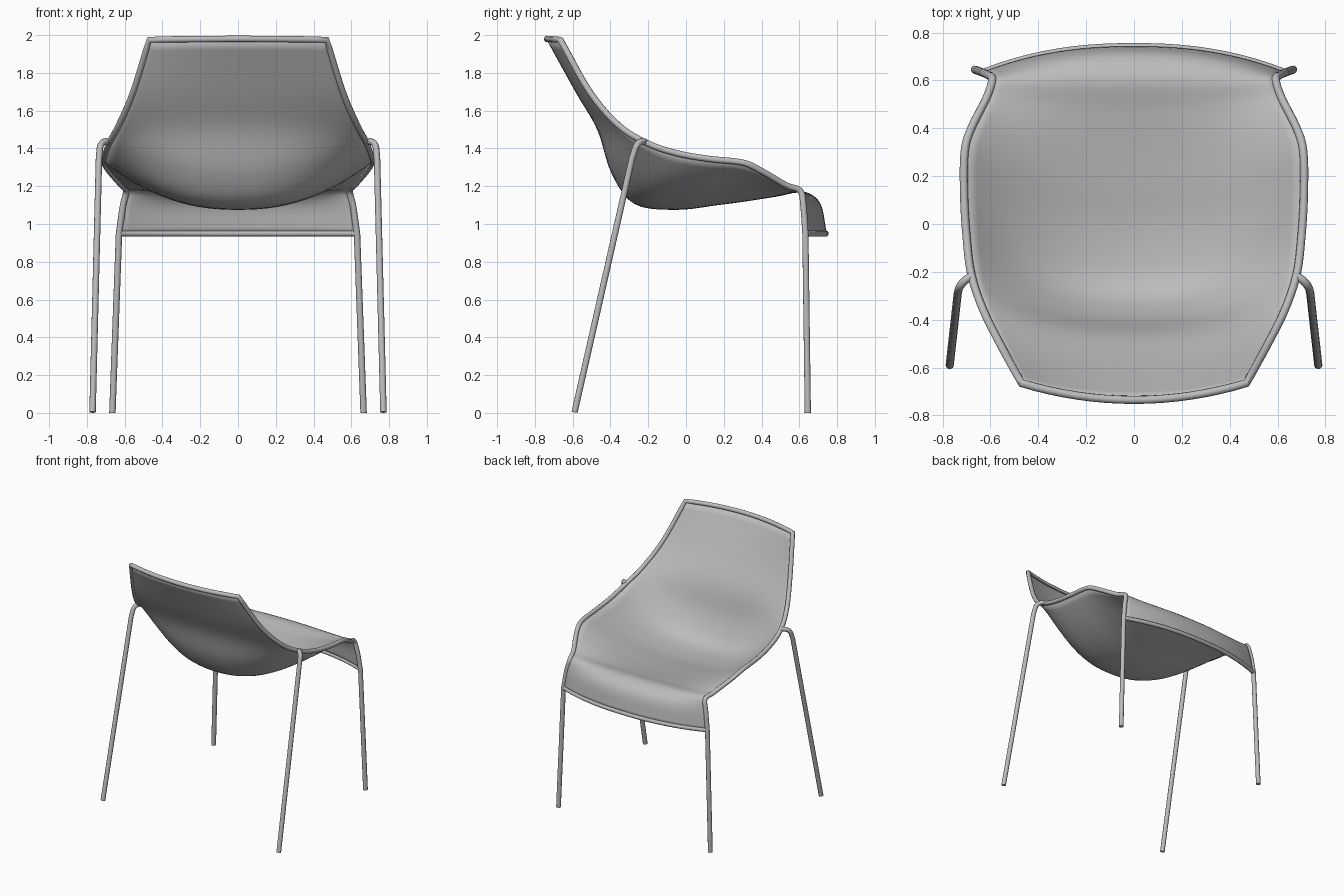
import bpy
import bmesh
from mathutils import Vector

cube = bpy.data.objects.get("Cube")
if cube:
    bpy.data.objects.remove(cube)

grey = bpy.data.materials.new("light_grey")
grey.use_nodes = True
grey.diffuse_color = (0.5, 0.5, 0.5, 1)
grey.node_tree.nodes["Principled BSDF"].inputs["Base Color"].default_value = (0.5, 0.5, 0.5, 1)


def smooth_path(points, steps):
    """Sample a Catmull-Rom curve through the points."""
    p = [Vector(q) for q in points]
    p = [2 * p[0] - p[1]] + p + [2 * p[-1] - p[-2]]
    out = []
    for a, b, c, d in zip(p, p[1:], p[2:], p[3:]):
        for i in range(steps):
            t = i / steps
            out.append(0.5 * (2 * b + (c - a) * t + (2 * a - 5 * b + 4 * c - d) * t ** 2
                              + (3 * b - a - 3 * c + d) * t ** 3))
    return out + [p[-2]]


def mirrored(points):
    return [Vector((-q[0], q[1], q[2])) for q in points]


def finish(obj):
    bpy.ops.object.select_all(action="DESELECT")
    obj.select_set(True)
    bpy.context.view_layer.objects.active = obj
    if obj.type == "CURVE":
        bpy.ops.object.convert(target="MESH")
        obj = bpy.context.view_layer.objects.active
    bpy.ops.object.shade_smooth_by_angle(angle=0.9)


def tube(name, points, radius):
    curve = bpy.data.curves.new(name, "CURVE")
    curve.dimensions = "3D"
    curve.bevel_depth = radius
    curve.bevel_resolution = 3
    curve.use_fill_caps = True
    spline = curve.splines.new("POLY")
    spline.points.add(len(points) - 1)
    for point, q in zip(spline.points, points):
        point.co = (*q, 1)
    curve.materials.append(grey)
    obj = bpy.data.objects.new(name, curve)
    bpy.context.collection.objects.link(obj)
    finish(obj)


# Side edge and centre line of the shell, from the top of the back to the front lip
EDGE = [(.47, -.665, 1.975), (.555, -.51, 1.70), (.63, -.36, 1.525), (.68, -.21, 1.43),
        (.70, -.05, 1.375), (.71, .12, 1.345), (.708, .30, 1.325), (.68, .40, 1.28),
        (.615, .53, 1.205), (.592, .605, 1.175), (.61, .622, 1.09), (.63, .632, .95)]
CENTRE = [(0, -.735, 1.98), (0, -.58, 1.70), (0, -.465, 1.50), (0, -.39, 1.27),
          (0, -.27, 1.11), (0, -.05, 1.08), (0, .17, 1.105), (0, .32, 1.125),
          (0, .48, 1.15), (0, .61, 1.17), (0, .705, 1.11), (0, .74, .95)]
edge = smooth_path(EDGE, 5)
centre = smooth_path(CENTRE, 5)


def across(mid, side, s, power=2.3):
    """Point on the bowed line from the centre to the edge, s from -1 to 1."""
    q = mid.lerp(side, abs(s) ** power)
    q.x = side.x * s
    return q


# Seat shell
bm = bmesh.new()
N = 28
rows = [[bm.verts.new(across(m, e, 2 * j / N - 1)) for j in range(N + 1)]
        for m, e in zip(centre, edge)]
for low, high in zip(rows, rows[1:]):
    for j in range(N):
        bm.faces.new((low[j], high[j], high[j + 1], low[j + 1]))
bmesh.ops.recalc_face_normals(bm, faces=bm.faces)
mesh = bpy.data.meshes.new("seat_shell")
bm.to_mesh(mesh)
bm.free()
mesh.materials.append(grey)
shell = bpy.data.objects.new("seat_shell", mesh)
bpy.context.collection.objects.link(shell)
solid = shell.modifiers.new("thickness", "SOLIDIFY")
solid.thickness = 0.01
solid.offset = 0
finish(shell)

# One bent tube: front leg, side rim, top rim and back down the other side
top = [across(centre[0], edge[0], 1 - i / 8, 2) for i in range(1, 16)]
half = [Vector((.665, .645, 0))] + edge[::-1]
tube("rim_and_front_legs", half + top + mirrored(half)[::-1], 0.017)

# Front lip bar
lip = [across(centre[-1], edge[-1], i / 10 - 1) for i in range(21)]
tube("front_lip_bar", lip, 0.016)

# Rear legs hooked onto the side rim
hook = smooth_path([(.675, -.215, 1.435), (.705, -.235, 1.437),
                    (.728, -.262, 1.415), (.736, -.285, 1.35)], 4)
rear = hook + [Vector((.77, -.59, .004))]
tube("rear_leg_left", rear, 0.017)
tube("rear_leg_right", mirrored(rear), 0.017)
